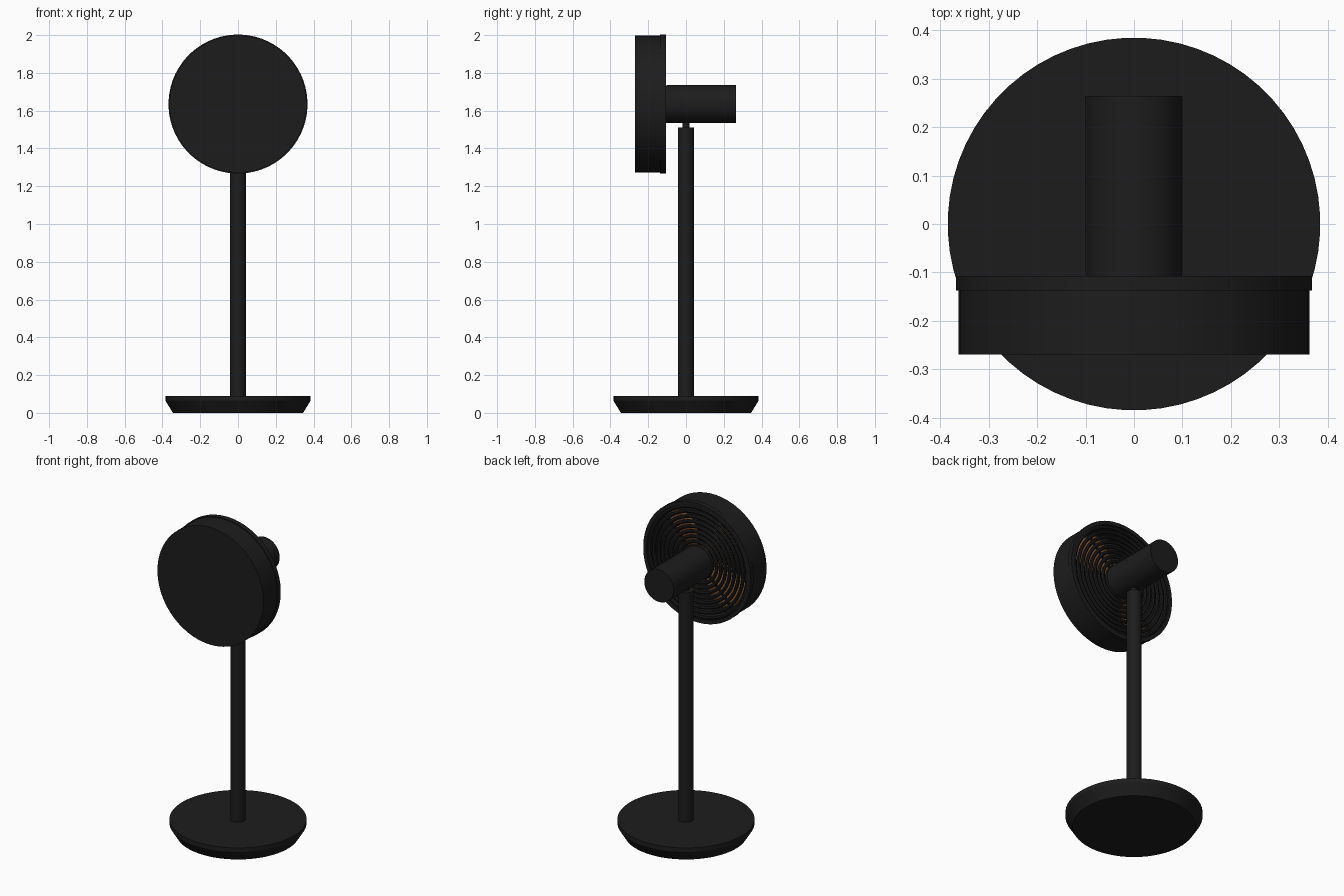
import bpy, bmesh, math
from mathutils import Matrix, Vector

if "Cube" in bpy.data.objects:
    bpy.data.objects.remove(bpy.data.objects["Cube"])

HEAD_Z = 1.635


def material(name, col):
    m = bpy.data.materials.new(name)
    m.diffuse_color = (*col, 1)
    m.use_nodes = True
    m.node_tree.nodes["Principled BSDF"].inputs["Base Color"].default_value = m.diffuse_color
    return m


BLACK = material("black_plastic", (0.012, 0.012, 0.012))
BROWN = material("blade_brown", (0.2, 0.08, 0.02))


def finish(name, bm, mat, angle=30):
    bmesh.ops.recalc_face_normals(bm, faces=bm.faces)
    me = bpy.data.meshes.new(name)
    bm.to_mesh(me)
    bm.free()
    ob = bpy.data.objects.new(name, me)
    bpy.context.collection.objects.link(ob)
    me.materials.append(mat)
    bpy.ops.object.select_all(action='DESELECT')
    ob.select_set(True)
    bpy.context.view_layer.objects.active = ob
    bpy.ops.object.shade_smooth_by_angle(angle=math.radians(angle))
    return ob


def lathe(name, profile, sides, forward=False, closed=False, mat=BLACK):
    """Revolve (radius, height) points round z, or round the head axis (height = y)."""
    bm = bmesh.new()
    rings = []
    for r, h in profile:
        if r == 0:
            angles = [0] * 1
        else:
            angles = [math.tau * (i + 0.5) / sides for i in range(sides)]
        ring = []
        for a in angles:
            c, s = r * math.cos(a), r * math.sin(a)
            ring.append(bm.verts.new((c, h, HEAD_Z + s) if forward else (c, s, h)))
        rings.append(ring)
    pairs = list(zip(rings, rings[1:]))
    if closed:
        pairs.append((rings[-1], rings[0]))
    for a, b in pairs:
        for i in range(sides):
            j = (i + 1) % sides
            quad = [a[i % len(a)], a[j % len(a)], b[j % len(b)], b[i % len(b)]]
            bm.faces.new(list(dict.fromkeys(quad)))
    return finish(name, bm, mat)


# Stand
lathe("base", [(0, 0), (0.345, 0), (0.385, 0.065), (0.385, 0.09), (0, 0.09)], 64)
lathe("pole", [(0, 0.085), (0.043, 0.085), (0.043, 1.51), (0, 1.51)], 32)
lathe("neck", [(0, 1.50), (0.02, 1.50), (0.02, 1.55), (0, 1.55)], 24)

# Motor housing and shaft
lathe("motor", [(0, -0.10), (0.1, -0.10), (0.1, 0.265), (0, 0.265)], 48, True)
lathe("shaft", [(0, -0.26), (0.025, -0.26), (0.025, -0.09), (0, -0.09)], 16, True)

# Drum with closed front, open at the back
lathe("drum", [(0, -0.27), (0.08, -0.27), (0.195, -0.27), (0.363, -0.27), (0.363, -0.137),
               (0.35, -0.137), (0.35, -0.258), (0, -0.258)], 64, True)
lathe("back_rim", [(0.368, -0.137), (0.368, -0.107), (0.345, -0.107), (0.345, -0.137)],
      64, True, True)

# Back grille: concentric wires, centre plate and spokes
for k in range(9):
    r = 0.095 + k * 0.03
    wire = [(r + 0.011 * math.cos(t * math.tau / 8), -0.122 + 0.011 * math.sin(t * math.tau / 8))
            for t in range(8)]
    lathe(f"grille_ring_{k}", wire, 64, True, True)
lathe("grille_plate", [(0, -0.13), (0.1, -0.13), (0.1, -0.10), (0, -0.10)], 32, True)

bm = bmesh.new()
for k in range(8):
    spin = Matrix.Translation((0, 0, HEAD_Z)) @ Matrix.Rotation(k * math.tau / 8, 4, 'Y')
    bmesh.ops.create_cube(bm, size=1, matrix=spin @ Matrix.Translation((0.22, -0.128, 0))
                          @ Matrix.Diagonal((0.26, 0.012, 0.012, 1)))
finish("grille_spokes", bm, BLACK)

# Propeller
lathe("propeller_hub", [(0, -0.235), (0.07, -0.235), (0.07, -0.155), (0, -0.155)],
      32, True, mat=BROWN)
bm = bmesh.new()
for k in range(4):
    spin = Matrix.Translation((0, 0, HEAD_Z)) @ Matrix.Rotation((k + 0.5) * math.tau / 4, 4, 'Y')
    grid = []
    for i in range(7):
        u = i / 6
        r = 0.06 + 0.26 * u
        half = 0.035 + 0.075 * math.sin(u * 2.4)
        row = []
        for v in (-1, -0.5, 0, 0.5, 1):
            p = Vector((r - 0.03 * v * v * u, -0.195 + 0.03 * v, half * v))
            row.append(bm.verts.new(spin @ p))
        grid.append(row)
    for a, b in zip(grid, grid[1:]):
        for i in range(4):
            bm.faces.new((a[i], a[i + 1], b[i + 1], b[i]))
blades = finish("propeller_blades", bm, BROWN)
solid = blades.modifiers.new("thickness", 'SOLIDIFY')
solid.thickness = 0.008
solid.offset = 0
